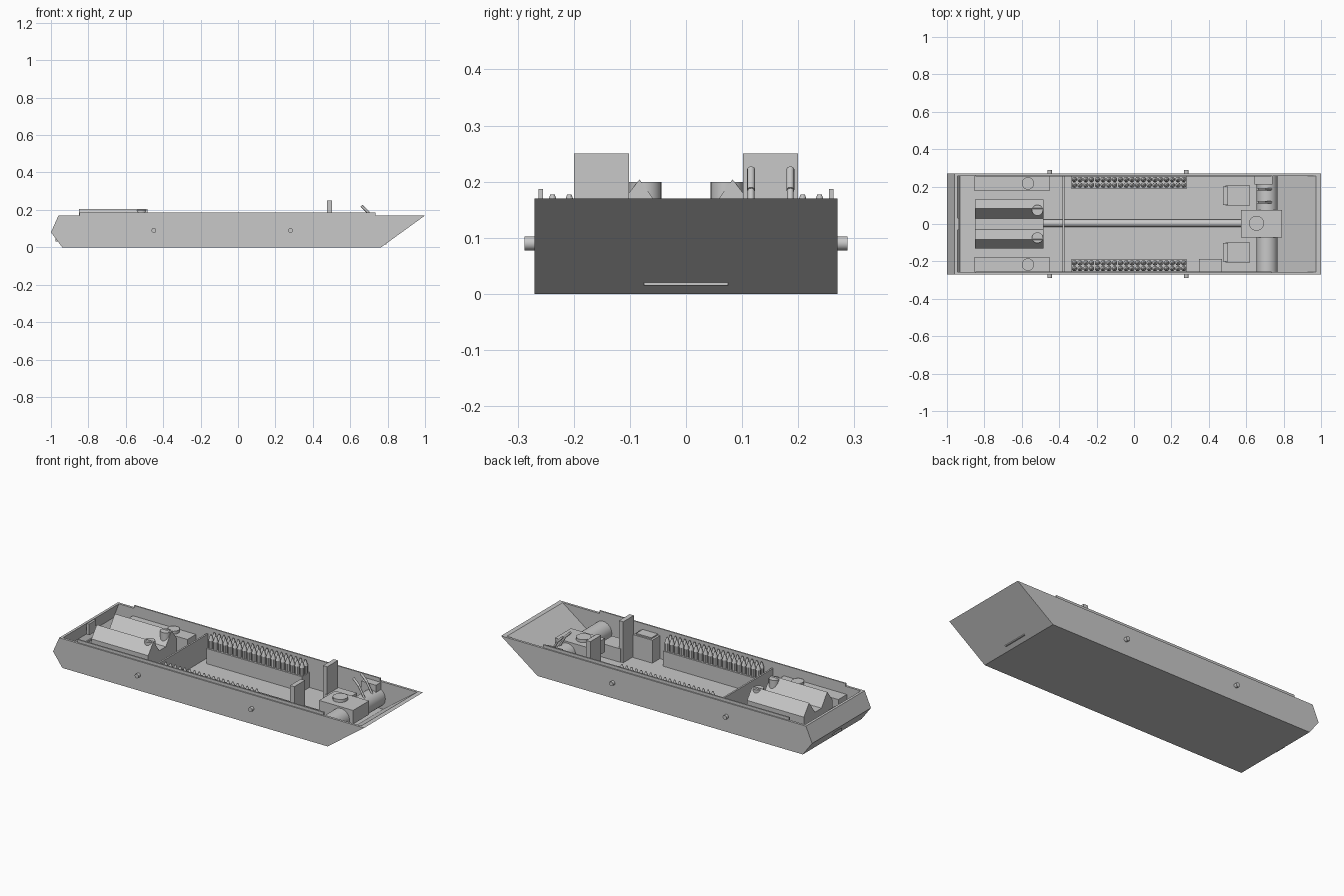
import bpy, bmesh, math
from mathutils import Matrix, Vector

cube = bpy.data.objects.get("Cube")
if cube:
    bpy.data.objects.remove(cube, do_unlink=True)

grey = bpy.data.materials.new("hull_grey")
grey.use_nodes = True
colour = (0.58, 0.58, 0.58, 1)
grey.diffuse_color = colour
grey.node_tree.nodes["Principled BSDF"].inputs["Base Color"].default_value = colour

parts = []


def finish(name, bm):
    bmesh.ops.recalc_face_normals(bm, faces=bm.faces[:])
    mesh = bpy.data.meshes.new(name)
    bm.to_mesh(mesh)
    bm.free()
    mesh.materials.append(grey)
    obj = bpy.data.objects.new(name, mesh)
    bpy.context.collection.objects.link(obj)
    parts.append(obj)
    return obj


def box(name, xs, ys, zs):
    bm = bmesh.new()
    bmesh.ops.create_cube(bm, size=1)
    for v in bm.verts:
        v.co = [r[0] if c < 0 else r[1] for c, r in zip(v.co, (xs, ys, zs))]
    return finish(name, bm)


def add_rod(bm, a, b, r1, r2=None, sides=24):
    a, b = Vector(a), Vector(b)
    turn = (b - a).to_track_quat('Z', 'Y').to_matrix().to_4x4()
    bmesh.ops.create_cone(bm, cap_ends=True, segments=sides, radius1=r1,
                          radius2=r1 if r2 is None else r2, depth=(b - a).length,
                          matrix=Matrix.Translation((a + b) / 2) @ turn)


def rod(name, a, b, r, sides=24):
    bm = bmesh.new()
    add_rod(bm, a, b, r, sides=sides)
    return finish(name, bm)


def span(side, a, b):
    return sorted((side * a, side * b))


# Open hull tub: outer and inner shells joined by a rim
outer = [(-.96, .17), (-1, .08), (-.94, 0), (.765, 0), (1, .17)]
inner = [(-.945, .17), (-.98, .08), (-.93, .012), (.755, .012), (.972, .17)]
bm = bmesh.new()
O, I = [[[bm.verts.new((x, s * y, z)) for x, z in prof] for s in (-1, 1)]
        for prof, y in ((outer, .27), (inner, .256))]
for shell in (O, I):
    for i in range(4):
        bm.faces.new((shell[0][i], shell[0][i + 1], shell[1][i + 1], shell[1][i]))
    for s in (0, 1):
        bm.faces.new(shell[s])
for s in (0, 1):
    bm.faces.new((O[s][0], O[s][4], I[s][4], I[s][0]))
for e in (0, 4):
    bm.faces.new((O[0][e], O[1][e], I[1][e], I[0][e]))
finish("hull_tub", bm)

# Bulkhead and the small plates at bow and stern
box("bulkhead", (-.381, -.371), (-.256, .256), (.01, .15))
box("bow_slot_plate", (.775, .793), (-.075, .075), (.015, .023))
box("stern_plate", (-.975, -.955), (-.035, .035), (.03, .055))
box("stern_latch", (-.95, -.935), (-.032, .032), (.1, .165))

# V-shaped engine block
half = [(.13, .012), (.132, .14), (.083, .204), (.03, .13)]
profile = half + [(-y, z) for y, z in reversed(half)]
bm = bmesh.new()
ends = [[bm.verts.new((x, y, z)) for y, z in profile] for x in (-.85, -.485)]
for end in ends:
    bm.faces.new(end)
for i in range(len(profile)):
    j = (i + 1) % len(profile)
    bm.faces.new((ends[0][i], ends[0][j], ends[1][j], ends[1][i]))
finish("engine_block", bm)

# Drive shaft, gearbox and final drive
rod("drive_shaft", (-.485, .004, .02), (.58, .004, .02), .02)
box("gearbox", (.572, .79), (-.072, .075), (.06, .14))
rod("gearbox_cap", (.655, .004, .13), (.655, .004, .157), .04, 32)
rod("final_drive", (.712, -.256, .075), (.712, .256, .075), .056, 32)

for s, side in ((1, "left"), (-1, "right")):
    # Rim strip, side pegs
    box(f"rim_strip_{side}", (-.847, .735), span(s, .255, .263), (.165, .187))
    for n, x in (("rear", -.45), ("front", .28)):
        rod(f"side_peg_{n}_{side}", (x, s * .265, .09), (x, s * .288, .09), .0125)

    # Engine caps and fuel tanks
    rod(f"engine_cap_{side}", (-.516, s * .073, .12), (-.516, s * .073, .199), .029)
    box(f"fuel_tank_{side}", (-.855, -.45), span(s, .178, .256), (.012, .125))
    rod(f"fuel_cap_{side}", (-.567, s * .217, .12), (-.567, s * .217, .142), .033, 32)

    # Seats
    box(f"seat_cushion_{side}", (.49, .62), span(s, .098, .206), (.012, .09))
    box(f"seat_back_{side}", (.475, .502), span(s, .102, .2), (.012, .25))

    # Ammunition shelf with two rows of pointed rounds
    box(f"round_shelf_{side}", (-.335, .28), span(s, .188, .256), (.012, .1))
    bm = bmesh.new()
    for row in (.208, .238):
        for i in range(20):
            x, y = -.319 + i * .0308, s * row
            add_rod(bm, (x, y, .1), (x, y, .145), .0145, sides=10)
            add_rod(bm, (x, y, .145), (x, y, .177), .0145, .004, sides=10)
    finish(f"rounds_{side}", bm)

# Radio box beside the right seat, instrument box on the left
box("radio_box", (.347, .47), (-.256, -.186), (.012, .145))
box("radio_panel", (.36, .458), (-.256, -.196), (.144, .152))
box("instrument_box", (.645, .74), (.21, .256), (.1, .165))

# Steering levers leaning back toward the seat
for n, y in (("inner", .116), ("outer", .186)):
    rod(f"lever_{n}", (.74, y, .11), (.695, y, .187), .006, 12)
    rod(f"lever_grip_{n}", (.698, y, .185), (.66, y, .222), .007, 12)

# Smooth round surfaces, keep hard edges crisp
bpy.ops.object.select_all(action='DESELECT')
for obj in parts:
    obj.select_set(True)
bpy.context.view_layer.objects.active = parts[0]
bpy.ops.object.shade_smooth_by_angle(angle=math.radians(32))
